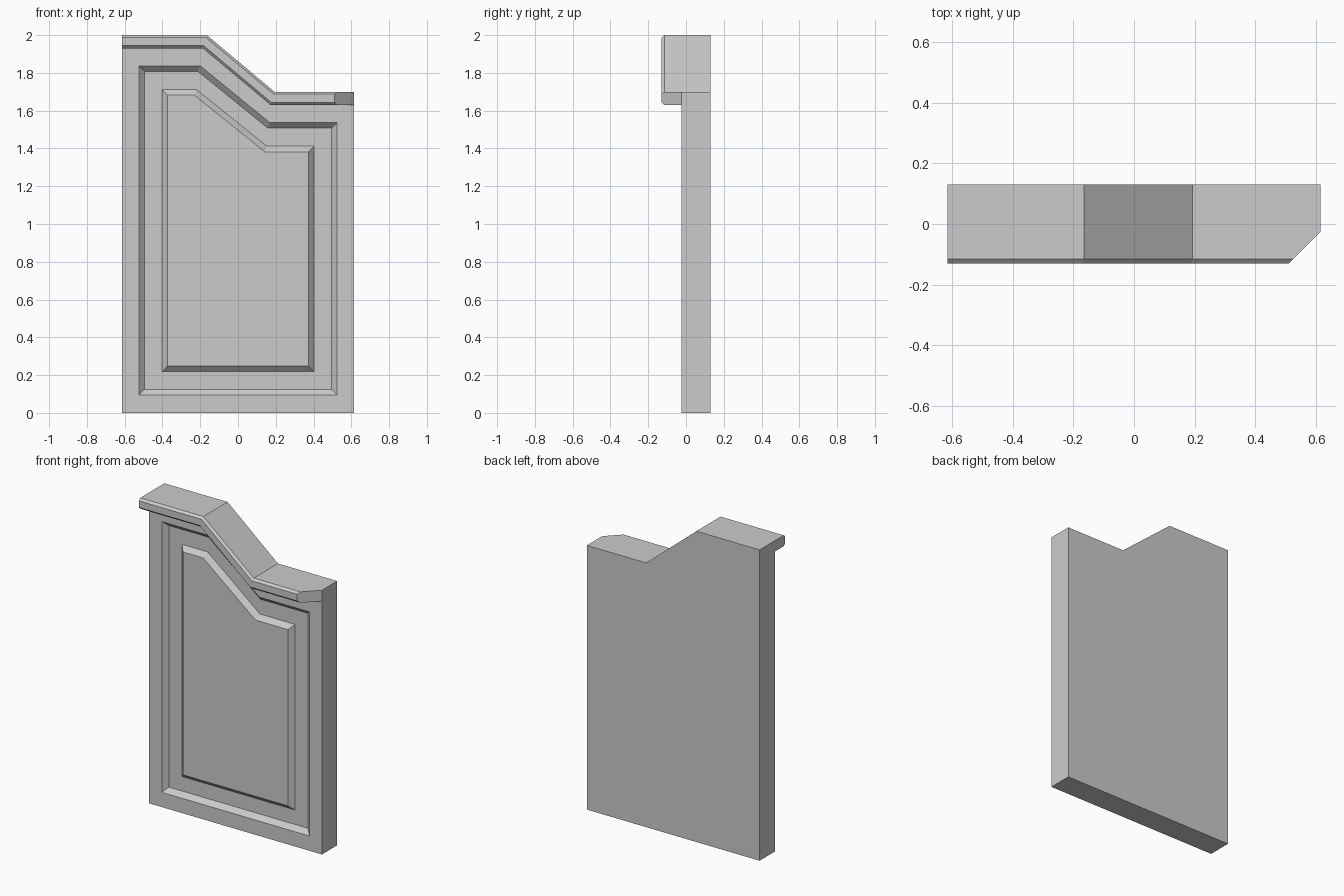
import bpy, bmesh

if "Cube" in bpy.data.objects:
    bpy.data.objects.remove(bpy.data.objects["Cube"])

HALF = 0.615                 # half width
Y_BACK, Y_FACE, Y_CAP = 0.13, -0.025, -0.13
Z_LEFT, Z_RIGHT = 2.0, 1.70  # high and low shoulder of the stepped top

bm = bmesh.new()


def verts(points):
    return [bm.verts.new(p) for p in points]


def bridge(a, b, closed):
    n = len(a)
    for i in range(n if closed else n - 1):
        j = (i + 1) % n
        bm.faces.new((a[i], a[j], b[j], b[i]))


def cap_station(drop, y):
    # one line of the moulding, following the stepped top from left to right
    s = drop * 0.3
    right = HALF - max(0, Y_FACE - y)
    return verts([(-HALF, y, Z_LEFT - drop), (-0.165 - s, y, Z_LEFT - drop),
                  (0.193 - s, y, Z_RIGHT - drop), (right, y, Z_RIGHT - drop)])


def panel_ring(half, bottom, drop, knee_l, knee_r, y):
    # stepped outline on the front face
    return verts([(-half, y, Z_LEFT - drop), (knee_l, y, Z_LEFT - drop),
                  (knee_r, y, Z_RIGHT - drop), (half, y, Z_RIGHT - drop),
                  (half, y, bottom), (-half, y, bottom)])


# Top surface and overhanging moulding
profile = [(0, Y_BACK), (0, Y_FACE), (0, Y_CAP + 0.015), (0.013, Y_CAP),
           (0.056, Y_CAP), (0.07, Y_CAP + 0.015), (0.07, Y_FACE)]
stations = [cap_station(d, y) for d, y in profile]
for a, b in zip(stations, stations[1:]):
    bridge(a, b, False)

# Back, bottom, sides and the mitred moulding end
fr, fl, bl, br = verts([(HALF, Y_FACE, 0), (-HALF, Y_FACE, 0),
                        (-HALF, Y_BACK, 0), (HALF, Y_BACK, 0)])
bm.faces.new(stations[0] + [br, bl])
bm.faces.new((fr, fl, bl, br))
bm.faces.new([s[0] for s in stations] + [fl, bl])
bm.faces.new((stations[0][3], stations[1][3], stations[-1][3], fr, br))
bm.faces.new([s[3] for s in stations[1:]])

# Front frame, sloped recess and raised field
DEEP = Y_FACE + 0.03
rings = [stations[-1] + [fr, fl],
         panel_ring(0.525, 0.095, 0.163, -0.20, 0.168, Y_FACE),
         panel_ring(0.495, 0.125, 0.192, -0.212, 0.157, DEEP),
         panel_ring(0.402, 0.218, 0.288, -0.22, 0.153, DEEP),
         panel_ring(0.374, 0.248, 0.318, -0.231, 0.142, Y_FACE)]
for a, b in zip(rings, rings[1:]):
    bridge(a, b, True)
bm.faces.new(rings[-1])

bmesh.ops.recalc_face_normals(bm, faces=bm.faces)
mesh = bpy.data.meshes.new("stepped_panel")
bm.to_mesh(mesh)
bm.free()
panel = bpy.data.objects.new("stepped_panel", mesh)
bpy.context.collection.objects.link(panel)
